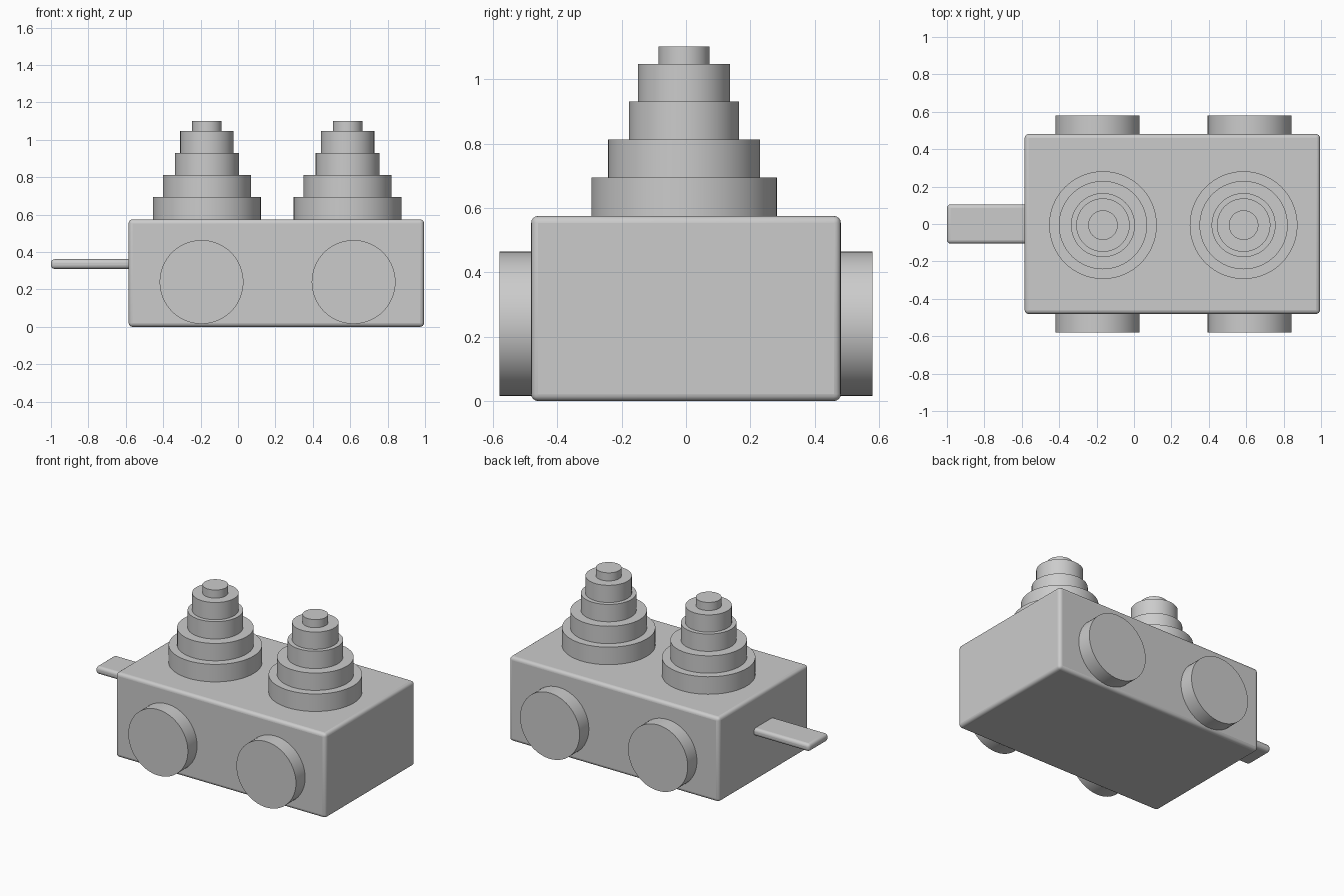
import bpy, math

if "Cube" in bpy.data.objects:
    bpy.data.objects.remove(bpy.data.objects["Cube"])


def smooth(ob):
    bpy.context.view_layer.objects.active = ob
    ob.select_set(True)
    bpy.ops.object.shade_smooth_by_angle(angle=math.radians(35))


def rounded_box(name, lo, hi, radius):
    bpy.ops.mesh.primitive_cube_add(
        size=1, location=[(a + b) / 2 for a, b in zip(lo, hi)])
    ob = bpy.context.object
    ob.name = name
    ob.scale = [b - a for a, b in zip(lo, hi)]
    bpy.ops.object.transform_apply(location=False, rotation=False, scale=True)
    bevel = ob.modifiers.new("rounded_edges", 'BEVEL')
    bevel.width = radius
    bevel.segments = 4
    smooth(ob)


def disc(name, centre, radius, depth, rotation=(0, 0, 0)):
    bpy.ops.mesh.primitive_cylinder_add(
        vertices=64, radius=radius, depth=depth, location=centre, rotation=rotation)
    ob = bpy.context.object
    ob.name = name
    smooth(ob)


# Block body and the flat tongue at its left end
rounded_box("body", (-0.585, -0.481, 0.0), (0.995, 0.481, 0.575), 0.022)
rounded_box("tongue", (-1.0, -0.105, 0.31), (-0.57, 0.105, 0.362), 0.02)

# Four wheels, partly sunk into the sides
for x, end in ((-0.195, "left"), (0.618, "right")):
    for side, label in ((-1, "front"), (1, "back")):
        disc(f"wheel_{label}_{end}", (x, side * 0.525, 0.24), 0.224, 0.11,
             (math.pi / 2, 0, 0))

# Two stepped towers of stacked discs: radius, bottom, top
tiers = [(0.288, 0.57, 0.694), (0.236, 0.694, 0.812), (0.171, 0.812, 0.93),
         (0.143, 0.93, 1.047), (0.079, 1.047, 1.102)]
for x, end in ((-0.166, "left"), (0.586, "right")):
    for i, (r, z0, z1) in enumerate(tiers):
        disc(f"tower_{end}_tier_{i + 1}", (x, -0.006, (z0 + z1) / 2), r, z1 - z0)
